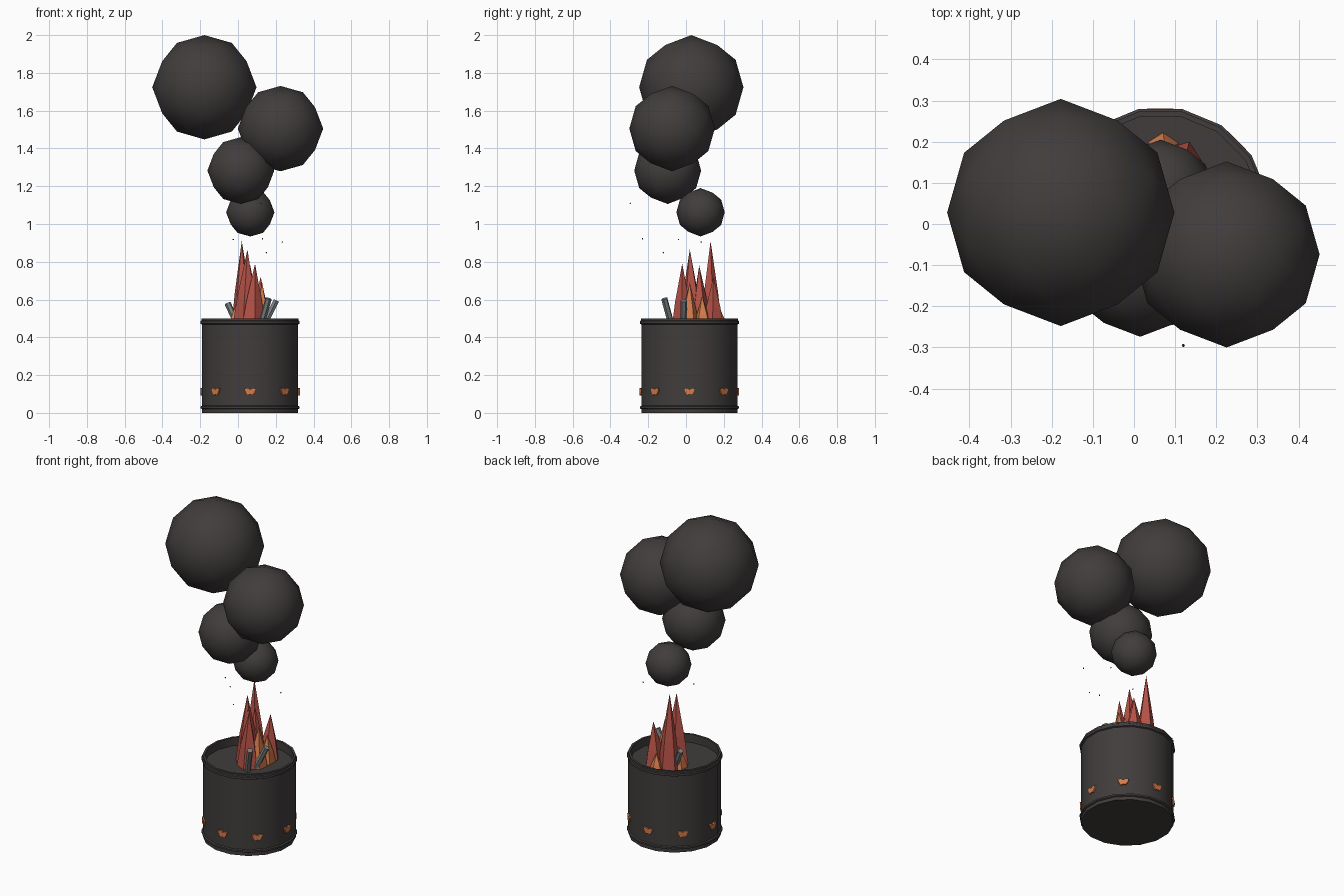
import bpy, bmesh, math, random
from mathutils import Vector

if "Cube" in bpy.data.objects:
    bpy.data.objects.remove(bpy.data.objects["Cube"])

random.seed(4)
CX, CY = 0.064, 0.018          # barrel axis
FLOOR = 0.45                   # ash level inside the barrel


def material(name, rgb):
    m = bpy.data.materials.new(name)
    m.diffuse_color = (*rgb, 1)
    m.use_nodes = True
    m.node_tree.nodes["Principled BSDF"].inputs["Base Color"].default_value = m.diffuse_color
    return m


SOOT = material("soot grey", (0.052, 0.046, 0.045))
RED = material("flame red", (0.47, 0.085, 0.062))
ORANGE = material("ember orange", (0.66, 0.20, 0.07))
ASH = material("stick grey", (0.20, 0.215, 0.22))


def make(name, bm, mat, smooth=False):
    bmesh.ops.recalc_face_normals(bm, faces=bm.faces[:])
    mesh = bpy.data.meshes.new(name)
    bm.to_mesh(mesh)
    bm.free()
    mesh.materials.append(mat)
    ob = bpy.data.objects.new(name, mesh)
    bpy.context.collection.objects.link(ob)
    if smooth:
        bpy.ops.object.select_all(action='DESELECT')
        ob.select_set(True)
        bpy.context.view_layer.objects.active = ob
        bpy.ops.object.shade_smooth_by_angle(angle=math.radians(30))
    return ob


def loft(bm, rings, cap=True):
    """Bridge equal-length rings of points; cap both ends."""
    vs = [[bm.verts.new(p) for p in ring] for ring in rings]
    n = len(vs[0])
    for a, b in zip(vs, vs[1:]):
        for i in range(n):
            j = (i + 1) % n
            bm.faces.new((a[i], a[j], b[j], b[i]))
    if cap:
        bm.faces.new(vs[0][::-1])
        bm.faces.new(vs[-1])
    return vs


# Barrel: 16-sided lathe with two raised hoops and a recessed floor
PROFILE = [(.259, 0), (.259, .02), (.267, .024), (.267, .034), (.259, .038),
           (.259, .468), (.267, .472), (.267, .486), (.261, .49), (.261, .5),
           (.248, .5), (.248, FLOOR)]
bm = bmesh.new()
angles = [math.radians(11.25 + 22.5 * i) for i in range(16)]
loft(bm, [[(CX + r * math.cos(a), CY + r * math.sin(a), z) for a in angles]
          for r, z in PROFILE])
make("barrel", bm, SOOT, smooth=True)

# Glowing vent holes: eight notched plates around the lower wall
VENT = [(-.032, .017), (-.012, .020), (0, .012), (.014, .020), (.032, .016),
        (.025, -.003), (.014, -.018), (0, -.014), (-.014, -.020), (-.024, -.004)]
bm = bmesh.new()
for k in range(8):
    a = math.radians(45 * k)
    out = Vector((math.cos(a), math.sin(a), 0))
    side = Vector((-math.sin(a), math.cos(a), 0))
    centre = Vector((CX, CY, .112))
    loft(bm, [[centre + out * d + side * x + Vector((0, 0, z)) for x, z in VENT]
              for d in (.252, .263)])
make("vent_glow", bm, ORANGE)


# Flames: irregular five-sided spikes, (base x, y, radius, tip x, y, z)
def flames(name, spikes, mat):
    bm = bmesh.new()
    for bx, by, r, tx, ty, tz in spikes:
        base, tip = Vector((bx, by, FLOOR)), Vector((tx, ty, tz))
        turn = random.uniform(0, 6.28)
        shape = [random.uniform(.85, 1.1) for _ in range(5)]
        rings = []
        for t, s in ((0, 1), (.4, .68)):
            c = base.lerp(tip, t)
            rings.append([c + Vector((math.cos(turn + i * 1.2566),
                                      math.sin(turn + i * 1.2566), 0)) * r * s * shape[i]
                          for i in range(5)])
        vs = loft(bm, rings, cap=False)
        bm.faces.new(vs[0][::-1])
        apex = bm.verts.new(tip)
        for i in range(5):
            bm.faces.new((vs[1][i], vs[1][(i + 1) % 5], apex))
    make(name, bm, mat)


flames("red_flames", [
    (.025, .13, .068, .02, .13, .91),
    (.04, .03, .072, .05, .02, .865),
    (.08, -.01, .062, .09, -.02, .79),
    (.115, .14, .062, .12, .145, .72),
    (.07, .075, .062, .065, .07, .78)], RED)
flames("orange_flames", [
    (.12, .02, .055, .128, .02, .69),
    (.13, .09, .05, .14, .085, .62),
    (-.01, .08, .05, -.01, .085, .58),
    (.07, .185, .04, .075, .18, .55)], ORANGE)

# Sticks poking out of the fire
bm = bmesh.new()
for p, q in (((.115, -.07, .44), (.162, -.115, .605)),
             ((.125, -.015, .44), (.203, -.012, .595)),
             ((.01, .10, .44), (-.055, .13, .58))):
    p, q = Vector(p), Vector(q)
    rot = (q - p).to_track_quat('Z', 'Y')
    loft(bm, [[c + rot @ Vector((.017 * math.cos(i * math.pi / 3),
                                 .017 * math.sin(i * math.pi / 3), 0))
               for i in range(6)] for c in (p, q)])
make("sticks", bm, ASH)

# Smoke puffs: icospheres with one edge level on top
for i, (x, y, z, r) in enumerate([(-.178, .028, 1.724, .276), (.225, -.074, 1.505, .226),
                                  (.015, -.097, 1.283, .177), (.065, .077, 1.062, .128)]):
    bm = bmesh.new()
    bmesh.ops.create_icosphere(bm, subdivisions=2, radius=r)
    ob = make(f"smoke_puff_{i + 1}", bm, SOOT, smooth=True)
    ob.location = (x, y, z)
    ob.rotation_euler = (0, -math.radians(31.717), 0)

# Floating cinders
bm = bmesh.new()
for p in ((.12, -.295, 1.11), (.15, -.12, .848), (.235, .08, .905),
          (-.025, -.04, .918), (.13, -.23, .922)):
    new = bmesh.ops.create_icosphere(bm, subdivisions=1, radius=.004)["verts"]
    bmesh.ops.translate(bm, verts=new, vec=p)
make("cinders", bm, SOOT)
